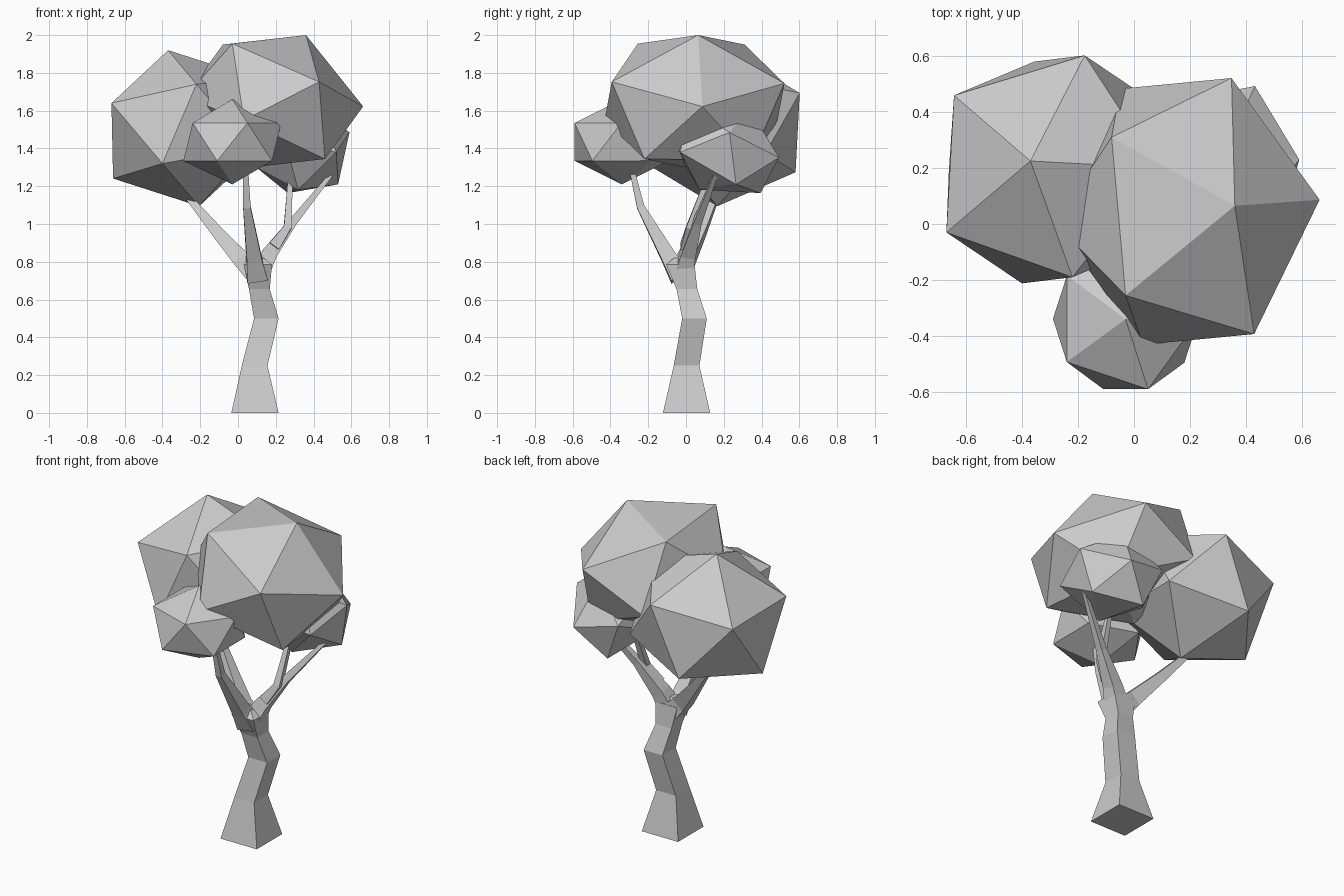
import bpy, bmesh
from mathutils import Vector

if "Cube" in bpy.data.objects:
    bpy.data.objects.remove(bpy.data.objects["Cube"])

PHI = (1 + 5 ** 0.5) / 2


def finish(name, bm):
    bmesh.ops.recalc_face_normals(bm, faces=bm.faces[:])
    me = bpy.data.meshes.new(name)
    bm.to_mesh(me)
    bm.free()
    ob = bpy.data.objects.new(name, me)
    bpy.context.collection.objects.link(ob)
    return ob


def foliage(name, center, p, q, r):
    """Stretched icosahedron set by its centre and the corners of one face."""
    c = Vector(center)
    a, b, d = (Vector(v) - c for v in (p, q, r))
    axes = [a, b, d, (a + b) / PHI - d, (b + d) / PHI - a, (a + d) / PHI - b]
    bm = bmesh.new()
    for v in axes:
        bm.verts.new(c + v)
        bm.verts.new(c - v)
    bmesh.ops.convex_hull(bm, input=bm.verts[:])
    finish(name, bm)


def limb(name, path, level=False):
    """Four-sided tapering tube; path points are (x, y, z, half width)."""
    pts = [Vector(p[:3]) for p in path]
    bm = bmesh.new()
    rings = []
    for i, p in enumerate(pts):
        t = (pts[min(i + 1, len(pts) - 1)] - pts[max(i - 1, 0)]).normalized()
        if level:
            t = Vector((0, 0, 1))
        u = Vector((0, 1, 0)).cross(t).normalized()
        w = t.cross(u)
        h = path[i][3]
        rings.append([bm.verts.new(p + u * h * sx + w * h * sy)
                      for sx, sy in ((-1, -1), (1, -1), (1, 1), (-1, 1))])
    for lo, hi in zip(rings, rings[1:]):
        for k in range(4):
            j = (k + 1) % 4
            bm.faces.new((lo[k], lo[j], hi[j], hi[k]))
    bm.faces.new(rings[0][::-1])
    bm.faces.new(rings[-1])
    finish(name, bm)


# Crooked trunk
limb("trunk", [(0.09, 0.003, 0, 0.125), (0.088, 0.003, 0.25, 0.068),
               (0.15, 0.045, 0.5, 0.065), (0.113, 0.005, 0.655, 0.055),
               (0.105, -0.03, 0.785, 0.075), (0.10, -0.03, 0.82, 0.035)], level=True)

# Branches
limb("branch_left", [(0.09, -0.01, 0.74, 0.055), (0.02, 0.0, 0.81, 0.045),
                     (-0.12, 0.08, 0.97, 0.03), (-0.27, 0.16, 1.15, 0.016)])
limb("branch_front", [(0.10, -0.03, 0.72, 0.055), (0.085, -0.09, 0.82, 0.04),
                      (0.047, -0.24, 1.09, 0.02), (0.04, -0.29, 1.30, 0.013)])
limb("branch_right", [(0.12, -0.01, 0.75, 0.05), (0.165, 0.01, 0.84, 0.04),
                      (0.29, 0.06, 1.01, 0.022), (0.50, 0.16, 1.27, 0.01)])
limb("branch_back", [(0.19, 0.0, 0.88, 0.03), (0.262, 0.02, 0.98, 0.02),
                     (0.275, 0.10, 1.20, 0.014), (0.27, 0.11, 1.38, 0.012)])

# Leaf clumps
foliage("foliage_top", (0.19, 0.045, 1.647),
        (0.36, 0.065, 2.0), (-0.03, -0.255, 1.955), (-0.08, 0.31, 1.95))
foliage("foliage_left", (-0.288, 0.195, 1.507),
        (-0.37, 0.225, 1.92), (-0.67, -0.03, 1.64), (-0.22, -0.19, 1.74))
foliage("foliage_front", (-0.03, -0.34, 1.435),
        (-0.03, -0.34, 1.66), (0.05, -0.59, 1.535), (-0.24, -0.493, 1.535))
foliage("foliage_right", (0.34, 0.205, 1.395),
        (0.59, 0.23, 1.485), (0.52, -0.03, 1.38), (0.53, 0.265, 1.21))
